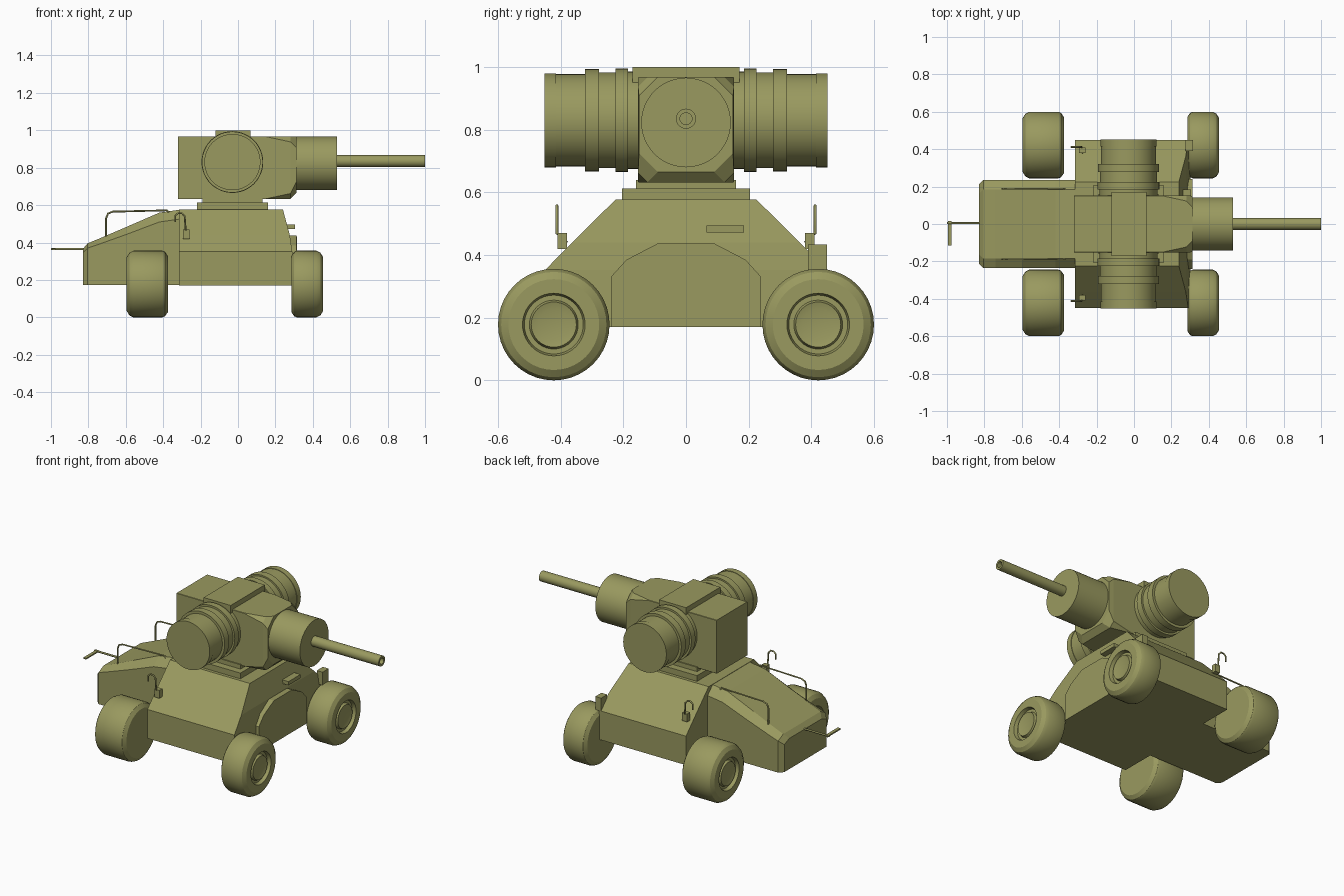
import bpy, bmesh, math
from mathutils import Vector

if "Cube" in bpy.data.objects:
    bpy.data.objects.remove(bpy.data.objects["Cube"])

olive = bpy.data.materials.new("olive_green")
olive.diffuse_color = (0.32, 0.32, 0.115, 1)
olive.use_nodes = True
olive.node_tree.nodes["Principled BSDF"].inputs["Base Color"].default_value = olive.diffuse_color


def finish(name, bm, smooth=False):
    bmesh.ops.remove_doubles(bm, verts=bm.verts, dist=1e-5)
    bmesh.ops.recalc_face_normals(bm, faces=bm.faces)
    me = bpy.data.meshes.new(name)
    bm.to_mesh(me)
    bm.free()
    ob = bpy.data.objects.new(name, me)
    bpy.context.collection.objects.link(ob)
    me.materials.append(olive)
    if smooth:
        bpy.ops.object.select_all(action='DESELECT')
        ob.select_set(True)
        bpy.context.view_layer.objects.active = ob
        bpy.ops.object.shade_smooth_by_angle(angle=math.radians(30))
    return ob


def loft(name, sections):
    """Skin a row of equal-length point loops and cap both ends."""
    bm = bmesh.new()
    rings = [[bm.verts.new(p) for p in s] for s in sections]
    n = len(rings[0])
    for a, b in zip(rings, rings[1:]):
        for i in range(n):
            j = (i + 1) % n
            bm.faces.new((a[i], a[j], b[j], b[i]))
    bm.faces.new(rings[0])
    bm.faces.new(rings[-1])
    return finish(name, bm)


def box(name, x0, x1, y0, y1, z0, z1):
    return loft(name, [[(x0, y0, z), (x1, y0, z), (x1, y1, z), (x0, y1, z)]
                       for z in (z0, z1)])


def lathe(name, profile, centre, axis, n=40):
    """Revolve (distance along axis, radius) pairs; zero radius closes an end."""
    bm = bmesh.new()
    axis, c = Vector(axis), Vector(centre)
    u = Vector((0, 0, 1))
    v = axis.cross(u)
    rings = []
    for d, r in profile:
        k = 1 if r == 0 else n
        rings.append([bm.verts.new(c + axis * d + r * (u * math.cos(math.tau * i / n)
                      + v * math.sin(math.tau * i / n))) for i in range(k)])
    for a, b in zip(rings, rings[1:]):
        for i in range(n):
            j = (i + 1) % n
            if len(a) == 1:
                bm.faces.new((a[0], b[i], b[j]))
            elif len(b) == 1:
                bm.faces.new((a[i], a[j], b[0]))
            else:
                bm.faces.new((a[i], a[j], b[j], b[i]))
    return finish(name, bm, True)


def wire(name, pts, r):
    cu = bpy.data.curves.new(name, 'CURVE')
    cu.dimensions = '3D'
    cu.bevel_depth = r
    cu.bevel_resolution = 1
    cu.use_fill_caps = True
    sp = cu.splines.new('POLY')
    sp.points.add(len(pts) - 1)
    for p, q in zip(sp.points, pts):
        p.co = (*q, 1)
    cu.materials.append(olive)
    ob = bpy.data.objects.new(name, cu)
    bpy.context.collection.objects.link(ob)


# Main hull: stacked rectangles (z, half width, front x)
loft("hull", [[(-0.315, -w, z), (x, -w, z), (x, w, z), (-0.315, w, z)]
              for z, w, x in ((0.17, 0.45, 0.302), (0.352, 0.45, 0.29),
                              (0.44, 0.363, 0.277), (0.577, 0.225, 0.24))])

# Raised arch plate on the nose
arch = [(-0.24, 0.17), (-0.24, 0.33), (-0.19, 0.385), (-0.09, 0.437),
        (0.09, 0.437), (0.19, 0.385), (0.24, 0.33), (0.24, 0.17)]
loft("nose_arch", [[(x, y, z) for y, z in arch] for x in (0.2, 0.313)])
box("nose_slot_plate", 0.25, 0.305, 0.065, 0.185, 0.472, 0.495)
box("nose_side_block", 0.275, 0.315, 0.39, 0.45, 0.35, 0.433)

# Sloping rear deck with chamfered shoulders (x, half width, top z)
loft("rear_deck", [[(x, -w, 0.172), (x, -w, t - c), (x, -w + 0.05, t),
                    (x, w - 0.05, t), (x, w, t - c), (x, w, 0.172)]
                   for x, w, t, c in ((-0.83, 0.21, 0.365, 0.02), (-0.805, 0.235, 0.395, 0.025),
                                      (-0.74, 0.235, 0.422, 0.03), (-0.6, 0.235, 0.482, 0.04),
                                      (-0.42, 0.235, 0.56, 0.05), (-0.3, 0.235, 0.577, 0.05))])

# Rear aerial
wire("rear_aerial", [(-0.82, 0.005, 0.365), (-1.0, 0.005, 0.365)], 0.006)
box("aerial_tip", -0.995, -0.975, -0.115, 0.015, 0.36, 0.368)

# Wheels: tyre with rounded shoulders and recessed hub
def wheel(name, x_in, width, y, side):
    w = width
    lathe(name, [(0, 0), (0, 0.15), (0.015, 0.172), (0.03, 0.178), (w - 0.035, 0.178),
                 (w - 0.015, 0.168), (w, 0.145), (w, 0.1), (w - 0.022, 0.094),
                 (w - 0.022, 0.078), (w - 0.006, 0.072), (w - 0.012, 0.05), (w - 0.012, 0)],
          (x_in, y, 0.178), (side, 0, 0))


for s, tag in ((-1, "right"), (1, "left")):
    wheel("front_wheel_" + tag, 0.285, 0.17, s * 0.422, 1)
    wheel("rear_wheel_" + tag, -0.375, 0.22, s * 0.422, -1)

    # Deck rail and hooked mirror arm
    y = s * 0.188
    wire("deck_rail_" + tag, [(-0.705, y, 0.43), (-0.705, y, 0.53), (-0.695, y, 0.555),
                              (-0.67, y, 0.565), (-0.38, y, 0.572), (-0.36, y, 0.55)], 0.005)
    y = s * 0.412
    wire("mirror_arm_" + tag, [(-0.275, s * 0.38, 0.44), (-0.28, y, 0.47), (-0.285, y, 0.54),
                               (-0.3, y, 0.557), (-0.32, y, 0.557), (-0.335, y, 0.545),
                               (-0.335, y, 0.51)], 0.005)
    box("mirror_foot_" + tag, -0.295, -0.26, s * 0.395 - 0.015, s * 0.395 + 0.015, 0.42, 0.47)

    # Side drum on the turret, with two bands
    lathe("side_drum_" + tag,
          [(0.1, 0), (0.1, 0.155), (0.185, 0.155), (0.185, 0.165), (0.225, 0.165),
           (0.225, 0.153), (0.278, 0.153), (0.278, 0.163), (0.322, 0.163), (0.322, 0.147),
           (0.415, 0.147), (0.415, 0.15), (0.452, 0.15), (0.452, 0)],
          (-0.03, 0, 0.83), (0, s, 0), 48)

# Turret base and neck
box("turret_base", -0.22, 0.16, -0.205, 0.205, 0.57, 0.613)
box("turret_neck", -0.19, 0.13, -0.16, 0.16, 0.6, 0.64)

# Turret block: square at the back, corners cut toward the gun
def octagon(x, c, w=0.153, z0=0.632, z1=0.968):
    return [(x, -w + c, z0), (x, w - c, z0), (x, w, z0 + c), (x, w, z1 - c),
            (x, w - c, z1), (x, -w + c, z1), (x, -w, z1 - c), (x, -w, z0 + c)]


loft("turret_block", [octagon(-0.32, 0.002), octagon(0.15, 0.002),
                      octagon(0.28, 0.03), octagon(0.312, 0.06, 0.15, 0.665)])
box("turret_top_plate", -0.12, 0.068, -0.17, 0.17, 0.95, 1.0)

# Gun housing and hollow barrel
lathe("gun_housing", [(0.2, 0), (0.2, 0.143), (0.53, 0.143), (0.53, 0)],
      (0, 0, 0.823), (1, 0, 0), 48)
lathe("gun_barrel", [(0.5, 0), (0.5, 0.032), (1.0, 0.032), (1.0, 0.019), (0.94, 0.019), (0.94, 0)],
      (0, 0, 0.835), (1, 0, 0), 24)
